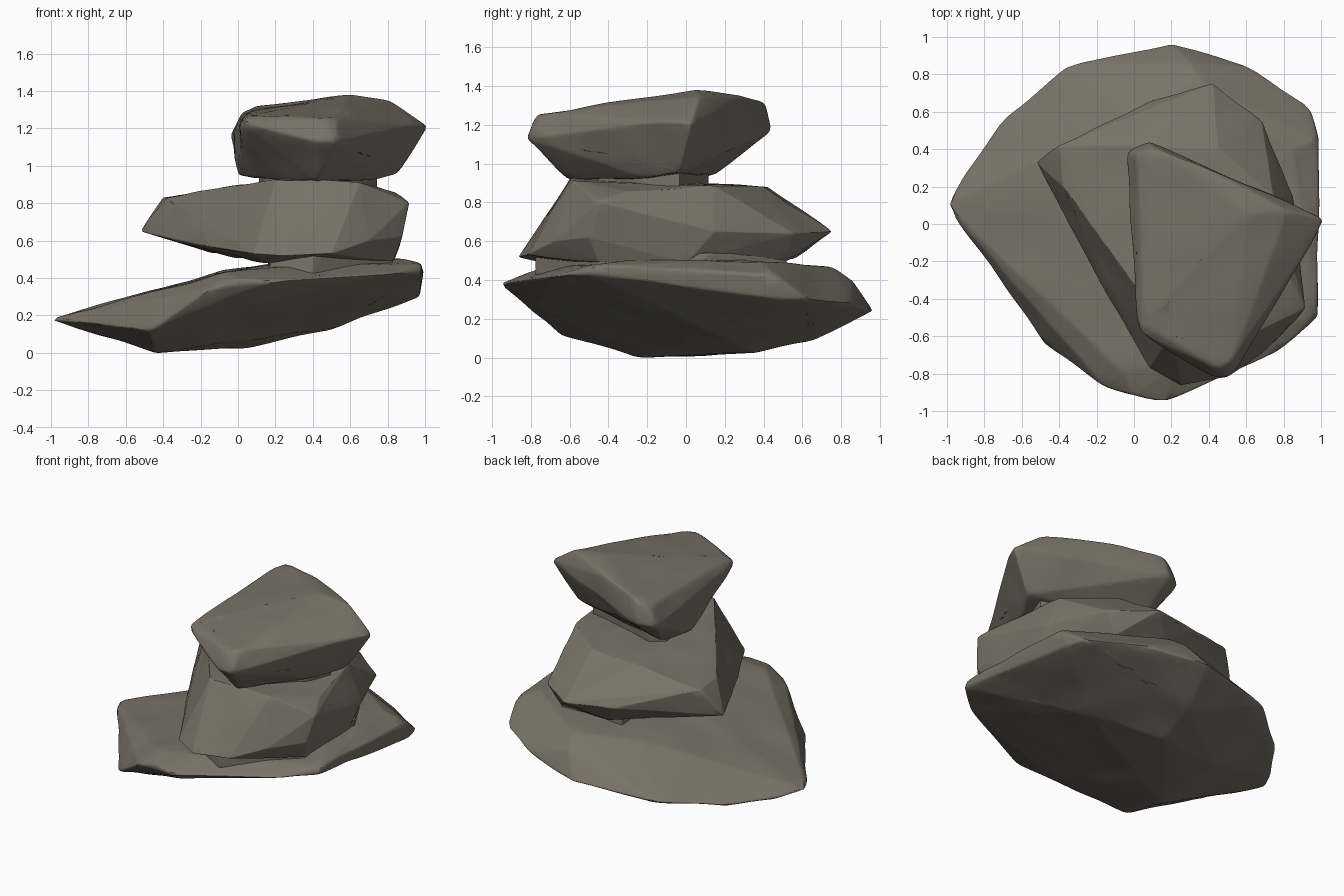
import bpy
import bmesh
from mathutils import Vector, noise

# Remove the default object
default_cube = bpy.data.objects.get("Cube")
if default_cube:
    bpy.data.objects.remove(default_cube, do_unlink=True)


def make_material(name, colour):
    material = bpy.data.materials.new(name)
    material.use_nodes = True
    material.diffuse_color = colour
    shader = next(node for node in material.node_tree.nodes
                  if node.type == "BSDF_PRINCIPLED")
    shader.inputs["Base Color"].default_value = colour
    shader.inputs["Roughness"].default_value = 0.9
    return material


stone = make_material("grey brown stone", (0.19, 0.17, 0.135, 1))


def make_rock(name, corners, bevel, roughness=0.01):
    """Wrap the corner points in a hull, wear its edges and roughen the faces."""
    bm = bmesh.new()
    for corner in corners:
        bm.verts.new(corner)
    hull = bmesh.ops.convex_hull(bm, input=bm.verts[:])
    unused = {item for key in ("geom_interior", "geom_unused")
              for item in hull[key] if isinstance(item, bmesh.types.BMVert)}
    bmesh.ops.delete(bm, geom=list(unused), context="VERTS")

    # Worn edges
    bmesh.ops.bevel(bm, geom=bm.edges[:], offset=bevel, segments=2,
                    profile=0.5, affect="EDGES", clamp_overlap=True)
    bmesh.ops.triangulate(bm, faces=bm.faces[:])

    # Split long edges until the faces are fine enough to roughen
    for _ in range(5):
        long_edges = [e for e in bm.edges if e.calc_length() > 0.09]
        if not long_edges:
            break
        bmesh.ops.subdivide_edges(bm, edges=long_edges, cuts=1)
        bmesh.ops.triangulate(bm, faces=bm.faces[:])
    bmesh.ops.smooth_vert(bm, verts=bm.verts[:], factor=0.25,
                          use_axis_x=True, use_axis_y=True, use_axis_z=True)

    # Shallow dents and swells
    bm.normal_update()
    shifts = [v.normal * noise.noise(v.co * 4) * roughness for v in bm.verts]
    for vert, shift in zip(bm.verts, shifts):
        vert.co += shift
    bmesh.ops.recalc_face_normals(bm, faces=bm.faces[:])

    mesh = bpy.data.meshes.new(name)
    bm.to_mesh(mesh)
    bm.free()
    rock = bpy.data.objects.new(name, mesh)
    bpy.context.collection.objects.link(rock)
    mesh.materials.append(stone)
    bpy.ops.object.select_all(action="DESELECT")
    rock.select_set(True)
    bpy.context.view_layer.objects.active = rock
    bpy.ops.object.shade_smooth_by_angle(angle=0.7)


# Wide tilted slab: rim, upper face, underside
slab_rim = [
    (-1.01, .1, .18), (-.9, .28, .15), (-.7, .56, .16), (-.35, .85, .2),
    (.2, .97, .24), (.62, .84, .28), (.94, .63, .3), (.97, .5, .3),
    (.99, .45, .43), (.98, -.5, .43), (.98, -.47, .48), (.8, -.67, .42),
    (.17, -.96, .38), (0, -.92, .4), (-.15, -.88, .34), (-.47, -.65, .12),
    (-.72, -.3, .15),
]
slab_top = [
    (-.05, .55, .43), (.35, .76, .47), (.3, .86, .4), (.85, .4, .5),
    (.88, -.3, .5), (.25, -.74, .46), (-.06, -.79, .43), (-.08, 0, .44),
    (.4, 0, .51),
]
slab_under = [
    (-.44, -.25, 0), (-.42, .3, .02), (-.1, -.6, .18), (.1, -.77, .27),
    (-.2, -.22, .05), (.05, .35, .03), (.1, .65, .09), (.5, .15, .13),
]
make_rock("bottom_rock", slab_rim + slab_top + slab_under, 0.012)

# Middle boulder: flared sides, flat crown, broad base
boulder_sides = [
    (-.52, .33, .65), (-.4, .42, .83), (-.38, .2, .83), (.42, .75, .65),
    (.1, .66, .66), (.68, .55, .64), (.85, .15, .65), (.91, -.45, .8),
    (.88, -.5, .62), (.7, -.68, .6), (.5, -.82, .53), (.25, -.86, .52),
    (.08, -.77, .53), (-.1, -.45, .56), (-.33, 0, .6),
]
boulder_crown = [
    (.1, .42, .88), (.45, .4, .88), (.75, .15, .89), (.84, -.3, .86),
    (.65, -.58, .91), (.2, -.6, .93), (0, -.33, .89), (-.23, 0, .86),
]
boulder_base = [
    (-.15, .3, .54), (.2, .57, .52), (.6, .52, .5), (.83, 0, .49),
    (.83, -.45, .49), (.15, -.7, .48),
]
make_rock("middle_rock", boulder_sides + boulder_crown + boulder_base, 0.015)

# Cap stone: slanted top face, wide shoulders, narrow foot
cap_top = [
    (.02, .38, 1.28), (.1, .41, 1.32), (.6, .05, 1.38), (.82, .07, 1.35),
    (.4, .29, 1.35), (.05, -.54, 1.27), (.45, -.77, 1.25), (.53, -.73, 1.26),
]
cap_shoulders = [
    (-.04, .39, 1.16), (.08, .44, 1.17), (1.02, .03, 1.21),
    (.96, -.1, 1.22), (.53, -.82, 1.13), (.42, -.82, 1.13), (.02, -.58, 1.23),
]
cap_foot = [
    (0, -.06, .95), (.08, .14, .94), (.86, -.03, .95), (.75, -.2, .92),
    (.42, -.61, .92), (.1, -.28, .93),
]
make_rock("top_rock", cap_top + cap_shoulders + cap_foot, 0.012)


def make_joint(name, outline, low, high):
    """Fill the recessed seam between two stacked rocks."""
    corners = [Vector((x, y, z)) for x, y in outline for z in (low, high)]
    make_rock(name, corners, 0.01, 0.006)


make_joint("lower_joint", [(.16, .48), (.6, .52), (.83, .1), (.83, -.45),
                           (.4, -.78), (.17, -.7)], .4, .54)
make_joint("upper_joint", [(.11, .06), (.2, .12), (.75, -.03), (.7, -.22),
                           (.42, -.56), (.14, -.24)], .84, .98)
